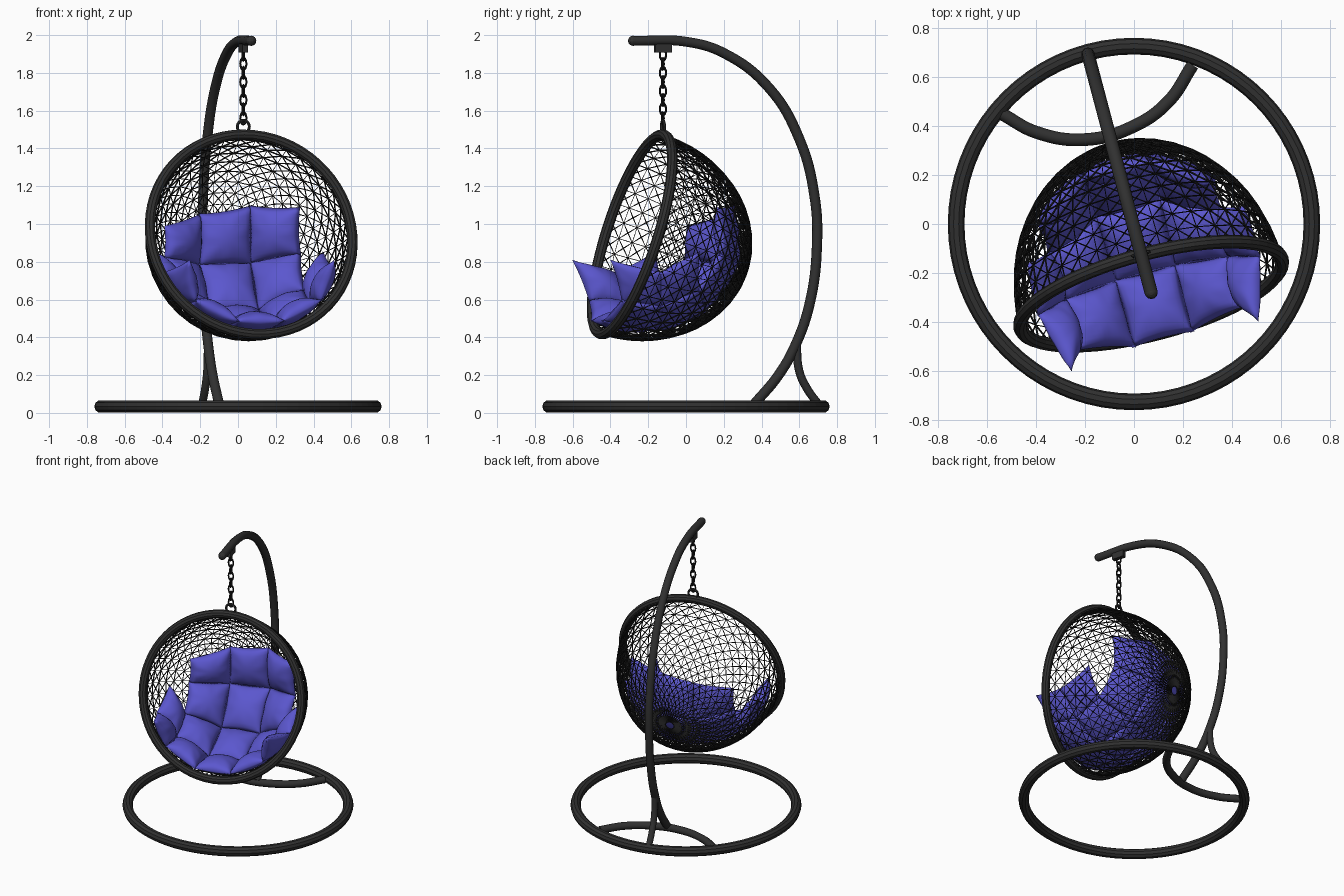
import bpy, bmesh, math
from mathutils import Vector, Matrix

if "Cube" in bpy.data.objects:
    bpy.data.objects.remove(bpy.data.objects["Cube"])


def material(name, rgb):
    m = bpy.data.materials.new(name)
    m.use_nodes = True
    m.diffuse_color = (*rgb, 1)
    bsdf = next(n for n in m.node_tree.nodes if n.type == "BSDF_PRINCIPLED")
    bsdf.inputs["Base Color"].default_value = (*rgb, 1)
    return m


FRAME = material("charcoal frame", (0.03, 0.03, 0.03))
WICKER = material("black wicker", (0.01, 0.01, 0.01))
BLUE = material("blue fabric", (0.105, 0.095, 0.62))


def add_mesh(name, bm, mat, smooth=False):
    bmesh.ops.recalc_face_normals(bm, faces=bm.faces)
    me = bpy.data.meshes.new(name)
    for f in bm.faces:
        f.smooth = smooth
    bm.to_mesh(me)
    bm.free()
    me.materials.append(mat)
    ob = bpy.data.objects.new(name, me)
    bpy.context.collection.objects.link(ob)
    return ob


def tube(name, points, radius, mat=FRAME):
    cu = bpy.data.curves.new(name, "CURVE")
    cu.dimensions = "3D"
    cu.bevel_depth, cu.bevel_resolution = radius, 3
    cu.resolution_u, cu.use_fill_caps = 8, True
    sp = cu.splines.new("BEZIER")
    sp.bezier_points.add(len(points) - 1)
    for bp, p in zip(sp.bezier_points, points):
        bp.co = p
        bp.handle_left_type = bp.handle_right_type = "AUTO"
    cu.materials.append(mat)
    ob = bpy.data.objects.new(name, cu)
    bpy.context.collection.objects.link(ob)
    return ob


def ring(name, major, minor, matrix, mat=FRAME, segs=64, sides=10):
    bpy.ops.mesh.primitive_torus_add(major_segments=segs, minor_segments=sides,
                                     major_radius=major, minor_radius=minor)
    ob = bpy.context.object
    ob.name = name
    ob.data.transform(matrix)
    ob.data.materials.append(mat)
    return ob


# Directions shared by the stand and the basket
YAW, TILT = math.radians(14.8), math.radians(17.3)
side = Vector((math.cos(YAW), math.sin(YAW), 0))
back = Vector((-math.sin(YAW), math.cos(YAW), 0))
up = Vector((0, 0, 1))
axis = back * math.cos(TILT) - up * math.sin(TILT)
rim_up = back * math.sin(TILT) + up * math.cos(TILT)
centre = Vector((0.07, -0.285, 0.945))
R, DEPTH = 0.553, 0.645
basis = Matrix((side, rim_up, axis)).transposed()
basket = Matrix.Translation(centre) @ basis.to_4x4()


# Stand: ground ring, cross bar, arched pole and rear brace
def on_pole(y, z):
    return Vector((0.07 - 0.265 * (y + 0.28), y, z))


ring("base_ring", 0.727, 0.034, Matrix.Translation((0, 0, 0.034)), segs=72)
bar = [(-0.54, 0.45), (-0.4, 0.375), (-0.2, 0.345), (0, 0.4), (0.14, 0.5), (0.24, 0.65)]
tube("base_cross_bar", [(x, y, 0.035) for x, y in bar], 0.026)
arch = [(-0.28, 1.97), (0, 1.965), (0.2, 1.905), (0.44, 1.72), (0.6, 1.45), (0.68, 1.15),
        (0.693, 0.88), (0.655, 0.58), (0.58, 0.36), (0.49, 0.2), (0.36, 0.045)]
tube("arched_pole", [on_pole(*p) for p in arch], 0.027)
brace = [(0.585, 0.38), (0.6, 0.22), (0.64, 0.13), (0.705, 0.04)]
tube("rear_brace", [on_pole(*p) for p in brace], 0.022)
bm = bmesh.new()
bmesh.ops.create_uvsphere(bm, u_segments=12, v_segments=8, radius=0.027)
bm.transform(Matrix.Translation(on_pole(-0.28, 1.97)))
add_mesh("pole_end_cap", bm, FRAME)

# Chain bracket, links and basket hook
yaw = Matrix.Rotation(YAW, 4, "Z")
hang = on_pole(-0.122, 0)
bm = bmesh.new()
bmesh.ops.create_cube(bm, size=1)
bm.transform(Matrix.Translation(hang + up * 1.93) @ yaw @ Matrix.Diagonal((0.03, 0.09, 0.045, 1)))
add_mesh("chain_bracket", bm, FRAME)
upright = Matrix.Rotation(math.pi / 2, 4, "X")
for i in range(8):
    turn = Matrix.Rotation(YAW + i % 2 * math.pi / 2, 4, "Z")
    place = Matrix.Translation(hang + up * (1.56 + 0.048 * i))
    ring(f"chain_link_{i}", 0.017, 0.0055,
         place @ turn @ Matrix.Diagonal((1, 1, 1.7, 1)) @ upright, WICKER, 16, 6)
ring("basket_hook", 0.033, 0.008, Matrix.Translation(hang + up * 1.515) @ yaw @ upright,
     FRAME, 24, 8)

# Basket: round rim and woven bowl with crossed strands
ring("basket_rim", R, 0.028, basket)
SEGS, ROWS = 40, 13
bm = bmesh.new()
loops = []
for r in range(ROWS + 1):
    a = 0.055 + (math.pi / 2 - 0.055) * r / ROWS
    loops.append([bm.verts.new((R * math.sin(a) * math.cos(2 * math.pi * s / SEGS),
                                R * math.sin(a) * math.sin(2 * math.pi * s / SEGS),
                                DEPTH * math.cos(a))) for s in range(SEGS)])
for inner, outer in zip(loops, loops[1:]):
    for s in range(SEGS):
        t = (s + 1) % SEGS
        bm.faces.new((inner[s], inner[t], outer[t], outer[s]))
bmesh.ops.poke(bm, faces=bm.faces)
bm.transform(basket)
bowl = add_mesh("woven_bowl", bm, WICKER)
wire = bowl.modifiers.new("strands", "WIREFRAME")
wire.thickness, wire.offset = 0.009, 0
wire.use_even_offset, wire.use_boundary = False, True


# Cushion: puffed squares laid on the inside of the bowl
def on_bowl(beta, theta, scale=0.92):
    b, t = math.radians(beta), math.radians(theta)
    d = side * math.sin(b) + (back * math.cos(t) + up * math.sin(t)) * math.cos(b)
    q = basis.transposed() @ d
    size = math.sqrt((q.x / R) ** 2 + (q.y / R) ** 2 + (q.z / DEPTH) ** 2)
    return centre + d * (scale / size)


def puff(name, corners, inward=0.07, outward=0.035, n=14):
    a, b, c, d = corners
    mid = (a + b + c + d) / 4
    normal = (c - a).cross(d - b).normalized()
    if normal.dot(centre - mid) < 0:
        normal = -normal
    bm = bmesh.new()
    for height in (inward, -outward):
        grid = []
        for i in range(n + 1):
            line = []
            for j in range(n + 1):
                s, t = 2 * i / n - 1, 2 * j / n - 1
                fill = max(0, (1 - s * s) * (1 - t * t))
                crease = 1 + 0.07 * math.sin(7 * math.atan2(t, s) + mid.x * 40) * (s * s + t * t)
                # pointed corners, pinched edges
                x = (1 + s * (1.07 - 0.07 * (1 - t * t))) / 2
                y = (1 + t * (1.07 - 0.07 * (1 - s * s))) / 2
                p = a.lerp(b, x).lerp(d.lerp(c, x), y)
                line.append(bm.verts.new(p + normal * height * fill ** 0.55 * crease))
            grid.append(line)
        for i in range(n):
            for j in range(n):
                bm.faces.new((grid[i][j], grid[i + 1][j], grid[i + 1][j + 1], grid[i][j + 1]))
    bmesh.ops.remove_doubles(bm, verts=bm.verts, dist=0.0004)
    add_mesh(name, bm, BLUE, smooth=True)


columns = [-42, -14, 14, 42]
rows = [(13, 0.17), (-16, 0.04), (-48, 0), (-80, 0), (-112, 0)]
pad = [[on_bowl(b, t + roll * b) for b in columns] for t, roll in rows]
for r, label in enumerate(("back_top", "back_low", "seat_rear", "seat_front")):
    for k in range(3):
        puff(f"{label}_cushion_{k}",
             (pad[r][k], pad[r][k + 1], pad[r + 1][k + 1], pad[r + 1][k]))

# Side wings of the cushion, reaching out of the opening
for sign, label in ((-1, "right"), (1, "left")):
    edge = 0 if sign < 0 else 3
    tips = [on_bowl(sign * 60, -22), on_bowl(sign * 66, -80), on_bowl(sign * 57, -146, 0.84)]
    for k in range(2):
        puff(f"{label}_wing_cushion_{k}",
             (pad[k + 2][edge], pad[k + 3][edge], tips[k + 1], tips[k]))
